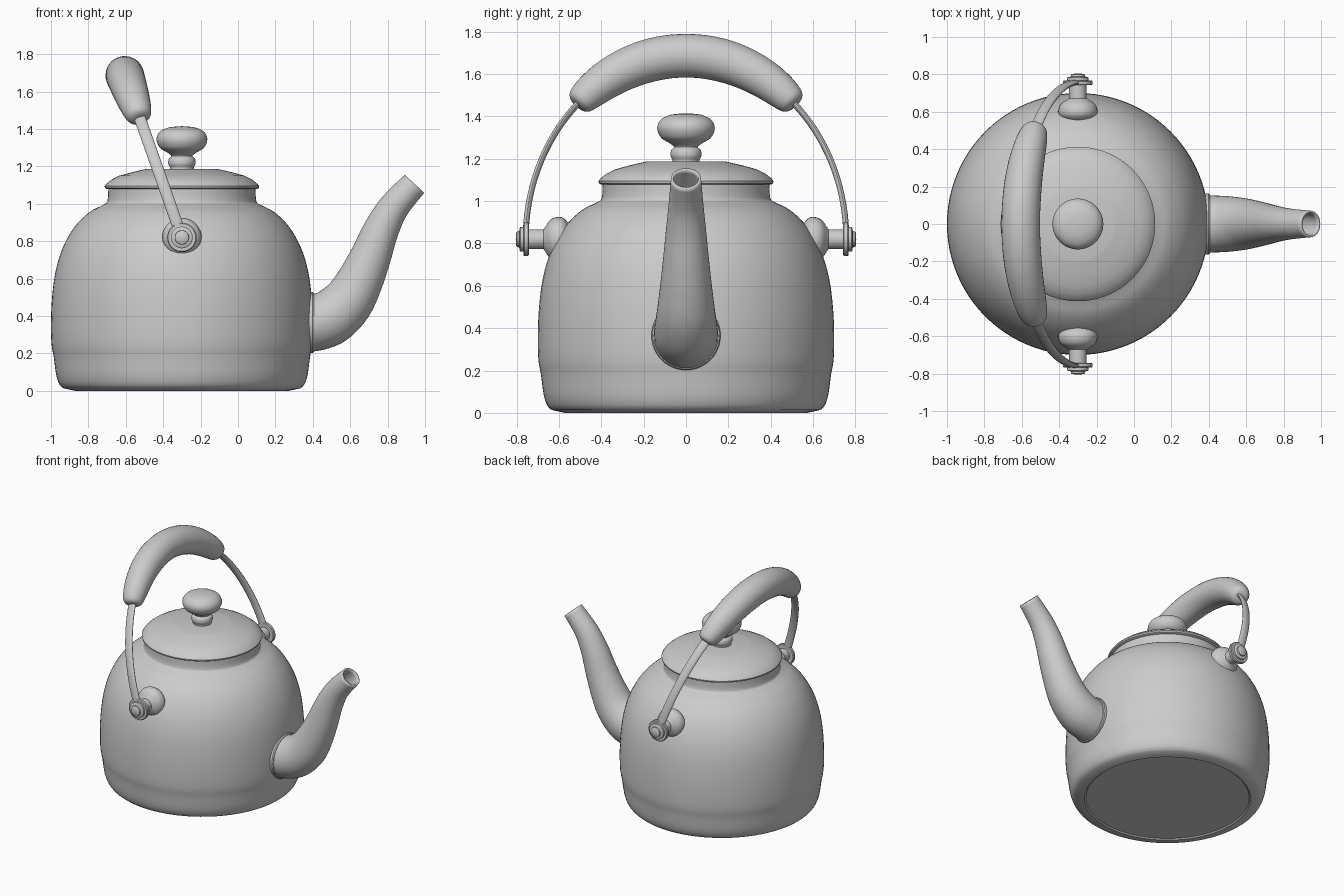
import bpy, bmesh, math
from mathutils import Vector, Matrix

if "Cube" in bpy.data.objects:
    bpy.data.objects.remove(bpy.data.objects["Cube"])

CX = -0.3                      # body axis
TILT = math.atan2(0.31, 0.88)  # handle lean


def spline(pts, n=5):
    """Catmull-Rom refinement of tuples of any size."""
    out = []
    for i in range(len(pts) - 1):
        p0, p1 = pts[max(i - 1, 0)], pts[i]
        p2, p3 = pts[i + 1], pts[min(i + 2, len(pts) - 1)]
        for k in range(n):
            t = k / n
            out.append(tuple(0.5 * (2 * b + (c - a) * t + (2 * a - 5 * b + 4 * c - d) * t * t
                             + (3 * b - a - 3 * c + d) * t ** 3)
                             for a, b, c, d in zip(p0, p1, p2, p3)))
    return out + [tuple(pts[-1])]


def skin(name, rings, caps=True):
    """Join rings of points into a tube."""
    bm = bmesh.new()
    rows = [[bm.verts.new(p) for p in ring] for ring in rings]
    n = len(rows[0])
    for a, b in zip(rows, rows[1:]):
        for i in range(n):
            j = (i + 1) % n
            bm.faces.new((a[i], a[j], b[j], b[i]))
    if caps:
        bm.faces.new(rows[0])
        bm.faces.new(rows[-1])
    bmesh.ops.remove_doubles(bm, verts=bm.verts, dist=1e-5)
    bmesh.ops.recalc_face_normals(bm, faces=bm.faces)
    me = bpy.data.meshes.new(name)
    bm.to_mesh(me)
    bm.free()
    ob = bpy.data.objects.new(name, me)
    bpy.context.collection.objects.link(ob)
    return ob


def circle(n):
    return [(math.cos(2 * math.pi * i / n), math.sin(2 * math.pi * i / n)) for i in range(n)]


def lathe(name, profile, segs=64, mat=Matrix.Translation((CX, 0, 0))):
    return skin(name, [[mat @ Vector((max(r, 1e-3) * c, max(r, 1e-3) * s, z)) for c, s in circle(segs)]
                       for r, z in profile])


def sweep(name, path, radii, side, segs=24, caps=True):
    """radii = (along side, along normal) per path point."""
    path = [Vector(p) for p in path]
    rings = []
    for i, p in enumerate(path):
        t = (path[min(i + 1, len(path) - 1)] - path[max(i - 1, 0)]).normalized()
        nrm = t.cross(side)
        a, b = radii[i]
        rings.append([p + side * a * c + nrm * b * s for c, s in circle(segs)])
    return skin(name, rings, caps)


# body with rounded foot, shoulder and neck
body = [(0, 0.008), (0.56, 0.008), (0.57, 0.0), (0.59, 0.004)] + spline(
    [(0.635, 0.014), (0.655, 0.035), (0.672, 0.085), (0.685, 0.18), (0.697, 0.25), (0.7, 0.36),
     (0.694, 0.5), (0.675, 0.64), (0.637, 0.765), (0.575, 0.875), (0.495, 0.955),
     (0.42, 0.995), (0.398, 1.015), (0.393, 1.085)], 4)
lathe("kettle_body", body, 96)

# lid and its knob
lathe("lid", [(0, 1.075), (0.40, 1.078), (0.411, 1.084), (0.413, 1.094), (0.405, 1.106),
              (0.375, 1.13), (0.335, 1.15), (0.27, 1.168), (0.205, 1.183), (0.19, 1.186), (0, 1.187)], 96)
lathe("lid_knob", spline(
    [(0.065, 1.175), (0.064, 1.193), (0.073, 1.215), (0.07, 1.24), (0.057, 1.255), (0.075, 1.272),
     (0.118, 1.3), (0.136, 1.345), (0.118, 1.385), (0.07, 1.408), (0, 1.415)]), 48)

# hollow tapering spout: x, z, radius
sp = spline([(0.35, 0.362, 0.155), (0.42, 0.367, 0.152), (0.5, 0.397, 0.149), (0.585, 0.475, 0.138),
             (0.65, 0.585, 0.124), (0.71, 0.72, 0.109), (0.765, 0.86, 0.095),
             (0.835, 0.985, 0.082), (0.944, 1.107, 0.071)])
spout = sweep("spout", [(x, 0, z) for x, z, r in sp], [(r, r) for x, z, r in sp],
              Vector((0, 1, 0)), 48, False)
wall = spout.modifiers.new("wall", 'SOLIDIFY')
wall.thickness = 0.012
wall.offset = -1
sweep("spout_flange", [(0.35, 0, 0.365), (0.398, 0, 0.365), (0.405, 0, 0.365)],
      [(0.163, 0.163), (0.163, 0.163), (0.158, 0.158)], Vector((0, 1, 0)), 48)

# arched handle: flat bail and thick grip
side = Vector((math.cos(TILT), 0, math.sin(TILT)))
up = Vector((-math.sin(TILT), 0, math.cos(TILT)))


def arch(a):
    return Vector((CX, 0.757 * math.cos(a), 0.82)) + up * (0.867 / math.cos(TILT) * math.sin(a))


bail = [arch(math.pi * i / 64) for i in range(65)]
sweep("handle_bail", bail, [(0.031, 0.014)] * len(bail), side, 16)
a0 = math.acos(0.515 / 0.757)
prof = spline([(0, 0.035), (0.008, 0.056), (0.03, 0.071), (0.09, 0.084), (0.2, 0.095), (0.35, 0.102), (0.5, 0.103)], 4)
prof += [(1 - f, r) for f, r in reversed(prof[:-1])]
sweep("handle_grip", [arch(a0 + f * (math.pi - 2 * a0)) for f, r in prof],
      [(r, r) for f, r in prof], side, 32)

# pivots on both sides: boss with post, bail eye, rivet cap
boss = spline([(0, 0.54), (0.06, 0.548), (0.097, 0.575), (0.105, 0.605), (0.092, 0.64),
               (0.055, 0.667), (0.047, 0.672)]) + [(0.046, 0.75)]
eye = [(0, 0.742), (0.074, 0.742), (0.079, 0.747), (0.079, 0.763), (0.074, 0.768), (0, 0.768)]
cap = [(0, 0.76), (0.058, 0.76), (0.058, 0.782), (0.052, 0.786), (0.038, 0.788),
       (0.037, 0.798), (0.03, 0.803), (0, 0.804)]
for tag, s in (("back", 1), ("front", -1)):
    m = Matrix.Translation((CX, 0, 0.82)) @ Matrix.Rotation(-s * math.pi / 2, 4, 'X')
    for part, p in (("pivot_boss", boss), ("bail_eye", eye), ("rivet_cap", cap)):
        lathe(part + "_" + tag, p, 32, m)

# smooth shading with crisp edges
for ob in bpy.context.collection.objects:
    ob.select_set(True)
    bpy.context.view_layer.objects.active = ob
bpy.ops.object.shade_smooth_by_angle(angle=math.radians(35))
